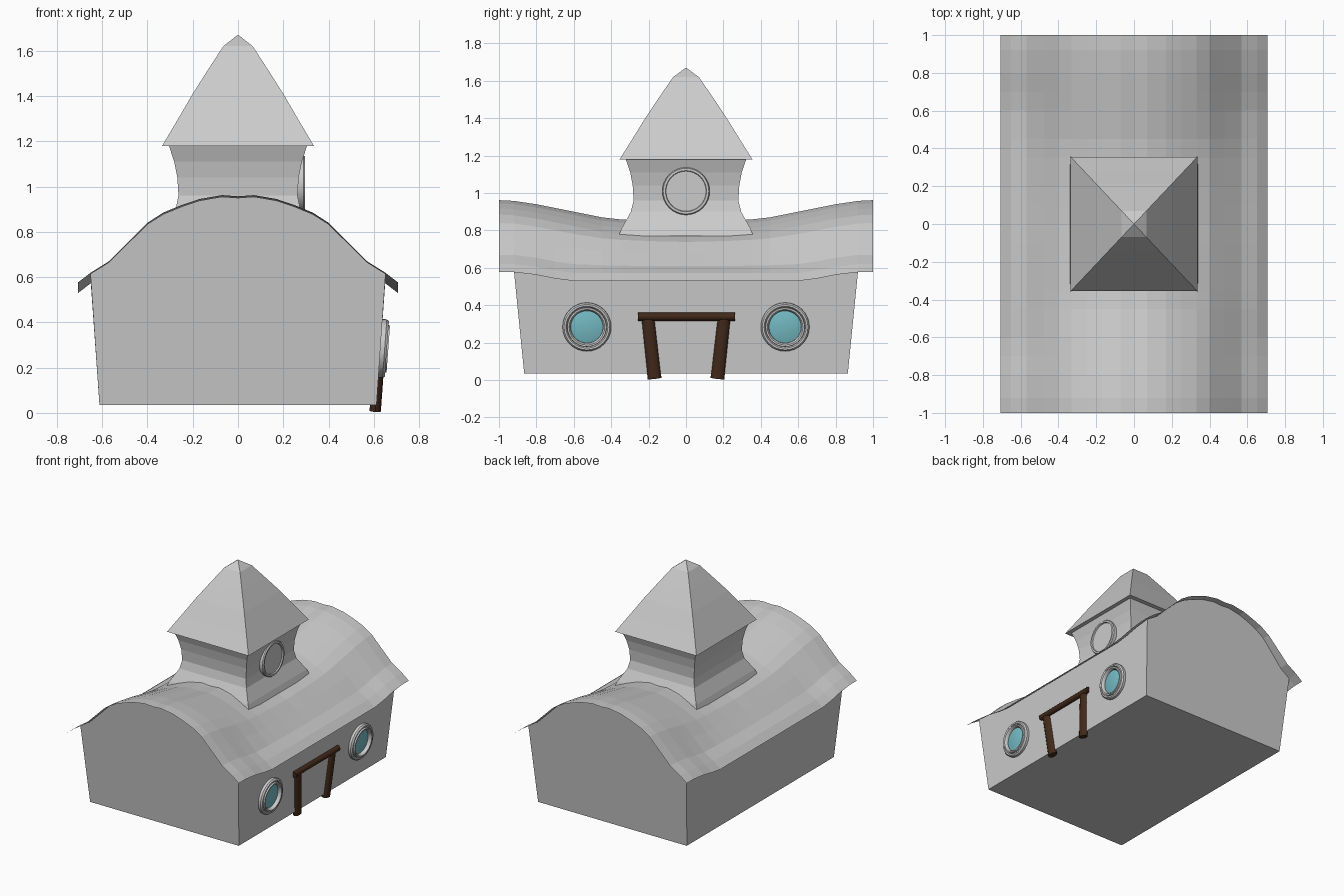
import bpy, math
from math import cos, sin, pi
from mathutils import Matrix, Vector

if "Cube" in bpy.data.objects:
    bpy.data.objects.remove(bpy.data.objects["Cube"])


def make(name, verts, faces, color=None):
    me = bpy.data.meshes.new(name)
    me.from_pydata(verts, [], faces)
    me.update()
    ob = bpy.data.objects.new(name, me)
    bpy.context.collection.objects.link(ob)
    if color:
        mat = bpy.data.materials.new(name + "_colour")
        mat.diffuse_color = color
        mat.use_nodes = True
        mat.node_tree.nodes["Principled BSDF"].inputs["Base Color"].default_value = mat.diffuse_color
        me.materials.append(mat)
    return ob


def loft(name, rows, closed=True, caps=(False, False), color=None):
    n = len(rows[0])
    verts = [v for r in rows for v in r]
    faces = []
    for i in range(len(rows) - 1):
        for j in range(n if closed else n - 1):
            k = (j + 1) % n
            faces.append((i*n + j, i*n + k, (i+1)*n + k, (i+1)*n + j))
    if caps[0]:
        faces.append(tuple(reversed(range(n))))
    if caps[1]:
        faces.append(tuple(range((len(rows) - 1)*n, len(rows)*n)))
    return make(name, verts, faces, color)


def smooth(ob, angle=35):
    bpy.ops.object.select_all(action='DESELECT')
    bpy.context.view_layer.objects.active = ob
    ob.select_set(True)
    bpy.ops.object.shade_smooth_by_angle(angle=math.radians(angle))


def interp(table, x):
    for (a, va), (b, vb) in zip(table, table[1:]):
        if x <= b:
            return va + (vb - va) * (x - a) / (b - a)
    return table[-1][1]


# Sagging roof sheet: end profile lowered along its length
profile = [(0, .957), (.07, .962), (.17, .945), (.25, .918), (.33, .885), (.4, .84),
           (.48, .76), (.57, .67), (.65, .62), (.706, .577)]
ridge_sag = [(0, .118), (.2, .112), (.35, .103), (.45, .092), (.6, .062), (.8, .022), (.92, .004), (1, 0)]
eave_sag = [(0, .047), (.6, .047), (.7, .034), (.8, .014), (.92, 0), (1, 0)]


def roof_z(x, y):
    t = min(1, max(0, (abs(x) - .33) / .3))
    sag = interp(ridge_sag, abs(y)) * (1 - t) + interp(eave_sag, abs(y)) * t
    return interp(profile, abs(x)) - sag


xs = [-x for x, _ in profile[:0:-1]] + [x for x, _ in profile]
half = [.1, .2, .35, .45, .6, .7, .8, .92, 1]
ys = [-y for y in reversed(half)] + [0] + half
loft("roof", [[(x, y, roof_z(x, y)) for x in xs] for y in ys], closed=False)

# Outward leaning walls
BOT = .035


def gable_y(z):
    return .865 + .1 * (z - BOT)


wx = [-.652] + [x for x in xs if abs(x) < .6] + [.652]
verts, faces = [], []
for s in (-1, 1):
    start = len(verts)
    verts += [(-.612, s*.865, BOT), (.612, s*.865, BOT)]
    for x in reversed(wx):
        z = roof_z(x, .94) - .004
        verts.append((x, s*gable_y(z), z))
    f = list(range(start, len(verts)))
    faces.append(f if s < 0 else f[::-1])
n = len(verts) // 2
faces.append((0, n, n + 1, 1))
for s in (-1, 1):
    low = (0, n) if s < 0 else (1, n + 1)
    high = (n - 1, 2*n - 1) if s < 0 else (2, n + 2)
    start = len(verts)
    mid = [y for y in ys if abs(y) < .9]
    verts += [(s*.65, y, roof_z(.65, y) - .004) for y in mid]
    f = [low[0], low[1], high[1]] + list(range(len(verts) - 1, start - 1, -1)) + [high[0]]
    faces.append(f if s > 0 else f[::-1])
make("walls", verts, faces)


# Square tower with waisted sides, and its spire
def rect(hx, hy, z):
    return [(-hx, -hy, z), (hx, -hy, z), (hx, hy, z), (-hx, hy, z)]


loft("tower", [rect(*r) for r in [(.34, .36, .77), (.325, .345, .81), (.275, .295, .9), (.263, .28, .96),
                                  (.268, .285, 1.04), (.282, .298, 1.11), (.305, .322, 1.18)]])
spire = [(.335, 1.18), (.27, 1.29), (.2, 1.41), (.13, 1.52), (.065, 1.62), (.001, 1.67)]
loft("tower_spire", [rect(h, h*1.06, z) for h, z in spire], caps=(True, True))


# Round windows on the right side
def lathe(name, prof, center, tilt, cap=False, color=None, n=32):
    rows = [[(r*cos(2*pi*i/n), r*sin(2*pi*i/n), d) for i in range(n)] for r, d in prof]
    ob = loft(name, rows, caps=(False, cap), color=color)
    ob.matrix_world = Matrix.Translation(center) @ Matrix.Rotation(pi/2 + tilt, 4, 'Y')
    smooth(ob)
    return ob


LEAN = math.atan(.042 / .58)
for s, side in ((-1, "front"), (1, "back")):
    c = (.63, s*.53, .285)
    lathe(side + "_window_frame", [(.13, -.01), (.13, .018), (.122, .028), (.112, .028), (.106, .02),
                                   (.104, .034), (.095, .034), (.087, .024), (.086, .008)], c, LEAN)
    lathe(side + "_window_glass", [(.09, .009), (.088, .010)], c, LEAN, True, (.18, .5, .56, 1))
lathe("tower_window", [(.127, -.03), (.127, .03), (.122, .037), (.11, .037), (.107, .028)],
      (.26, 0, 1.01), 0, True)


# Timber door frame
def beam(name, a, b, ra, rb, squash):
    a, b = Vector(a), Vector(b)
    along = (b - a).normalized()
    out = Vector((1, 0, 0))
    out = (out - along * out.dot(along)).normalized()
    wide = along.cross(out)
    rows = [[p + out*r*squash*cos(2*pi*i/12) + wide*r*sin(2*pi*i/12) for i in range(12)]
            for p, r in ((a, ra), (b, rb))]
    smooth(loft(name, rows, caps=(True, True), color=(.055, .022, .01, 1)))


for s, side in ((-1, "front"), (1, "back")):
    beam(side + "_door_post", (.606, s*.168, .008), (.632, s*.204, .335), .037, .034, .68)
beam("door_lintel", (.636, -.257, .339), (.636, .262, .339), .022, .022, 1.1)
